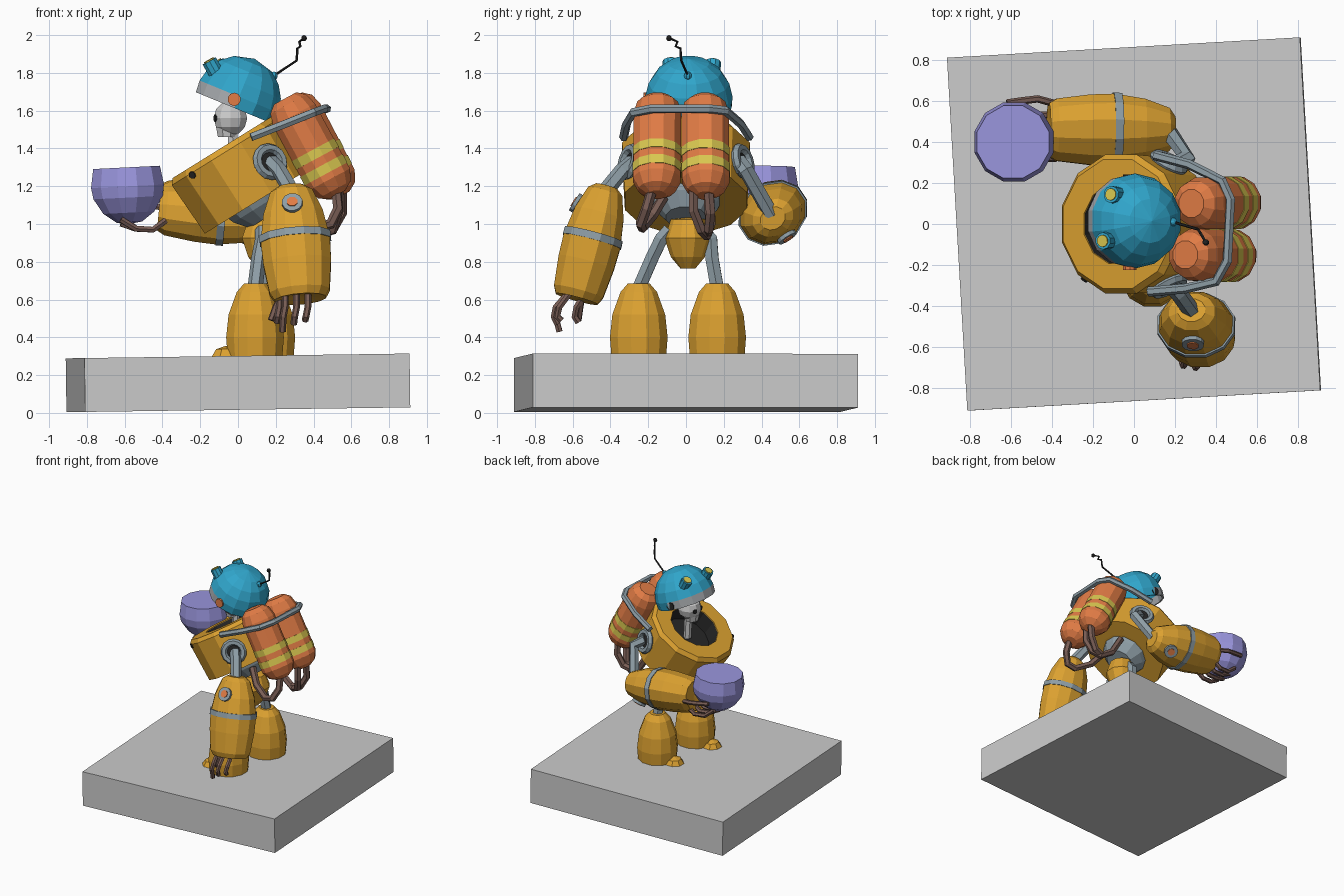
import bpy, bmesh, math
from mathutils import Vector as V, Matrix

if "Cube" in bpy.data.objects:
    bpy.data.objects.remove(bpy.data.objects["Cube"])

MATS = {}
COL = dict(orange=(.72, .36, .03), steel=(.27, .34, .38), red=(.75, .2, .06), yellow=(.7, .58, .08),
           blue=(.03, .38, .6), brown=(.19, .11, .09), purple=(.32, .3, .72), black=(.02, .02, .02),
           bone=(.72, .72, .72), rim=(.4, .42, .44))


def mat(c):
    if c not in MATS:
        MATS[c] = bpy.data.materials.new(c)
        MATS[c].diffuse_color = (*COL[c], 1)
    return MATS[c]


def link(name, me, c=None):
    o = bpy.data.objects.new(name, me)
    bpy.context.collection.objects.link(o)
    if c:
        me.materials.append(mat(c))
    return o


def frame(a, b, side=(0, 1, 0)):
    # matrix at a, local z towards b, local y close to side
    a = V(a)
    z = (V(b) - a).normalized()
    y = V(side)
    y = (y - z * y.dot(z)).normalized()
    x = y.cross(z)
    m = Matrix((x, y, z)).transposed().to_4x4()
    m.translation = a
    return m


def lathe(name, prof, M, c, n=12, sx=1, sy=1):
    # revolve (radius, height) points around local z
    bm = bmesh.new()
    rings = []
    for r, h in prof:
        if r == 0:
            rings.append([bm.verts.new((0, 0, h))] * n)
        else:
            rings.append([bm.verts.new((sx * r * math.cos((i + .5) * 2 * math.pi / n),
                                        sy * r * math.sin((i + .5) * 2 * math.pi / n), h)) for i in range(n)])
    for p, q in zip(rings, rings[1:]):
        for i in range(n):
            j = (i + 1) % n
            vs = list(dict.fromkeys((p[i], p[j], q[j], q[i])))
            if len(vs) > 2:
                bm.faces.new(vs)
    bmesh.ops.recalc_face_normals(bm, faces=bm.faces)
    me = bpy.data.meshes.new(name)
    bm.to_mesh(me)
    bm.free()
    o = link(name, me, c)
    o.matrix_world = M
    return o


def ball(name, p, r, c, n=10, sx=1, sy=1):
    prof = [(r * math.sin(math.pi * k / 6) if 0 < k < 6 else 0, -r * math.cos(math.pi * k / 6)) for k in range(7)]
    return lathe(name, prof, Matrix.Translation(p), c, n, sx, sy)


def disc(name, p, normal, r, h, c, n=12):
    side = (0, 0, 1) if abs(V(normal).normalized().z) < .8 else (0, 1, 0)
    return lathe(name, [(0, 0), (r, 0), (r, h), (0, h)], frame(p, V(p) + V(normal), side), c, n)


def ring(name, p, normal, R, r, c, n=14):
    prof = [(R + r * math.cos(t * math.pi / 3), r * math.sin(t * math.pi / 3)) for t in range(7)]
    return lathe(name, prof, frame(p, V(p) + V(normal), (0, 0, 1)), c, n)


def tube(name, pts, r, c):
    cu = bpy.data.curves.new(name, 'CURVE')
    cu.dimensions = '3D'
    cu.bevel_depth, cu.bevel_resolution, cu.use_fill_caps = r, 1, True
    s = cu.splines.new('POLY')
    s.points.add(len(pts) - 1)
    for q, p in zip(s.points, pts):
        q.co = (*p, 1)
    tmp = bpy.data.objects.new(name + "_path", cu)
    me = bpy.data.meshes.new_from_object(tmp)
    bpy.data.objects.remove(tmp)
    me.materials.clear()
    for p in me.polygons:
        p.use_smooth = False
    return link(name, me, c)


# plinth, slightly turned and tipped
bm = bmesh.new()
bmesh.ops.create_cube(bm, size=1, matrix=Matrix.Diagonal((1.724, 1.724, .285, 1)))
me = bpy.data.meshes.new("plinth")
bm.to_mesh(me)
bm.free()
link("plinth", me).matrix_world = (Matrix.Translation((0, 0, .159)) @ Matrix.Rotation(math.radians(-.8), 4, 'Y')
                                   @ Matrix.Rotation(math.radians(3.3), 4, 'Z'))

# barrel torso leaning forward, with dark cockpit
B = frame((.10, 0, 1.12), (-.08, 0, 1.41))
lathe("torso", [(0, .01), (.2, 0), (.335, 0), (.35, .31), (.325, .34), (.2, .34), (.19, .2), (0, .2)], B, 'orange')
lathe("cockpit_lining", [(.198, .335), (.185, .21), (0, .21)], B, 'black')
lathe("waist", [(0, .02), (.19, .02), (.17, -.03), (.11, -.1), (0, -.1)], B, 'steel')
for i, (x, z) in enumerate(((-.24, 1.26), (-.205, 1.28))):
    disc(f"torso_hole_{i}", (x, -.268, z), (-.5, -.8, -.3), .02, .008, 'black', 8)

# pelvis, thighs, boots
lathe("pelvis", [(0, .27), (.09, .26), (.125, .16), (.09, .06), (.04, 0), (0, 0)],
      Matrix.Translation((.14, .01, .765)), 'orange', 10)
for side, x, y, top in ((-1, .09, -.25, -.11), (1, .15, .165, .11)):
    tube("thigh", [(.13, top * .8, .97), (.13, top * 1.2, .92), ((x + .13) / 2, (y + top) / 2, .82), (x, y, .66)],
         .04, 'steel')
    lathe("boot", [(0, 0), (.15, 0), (.158, .1), (.145, .22), (.1, .34), (.06, .385), (0, .385)],
          Matrix.Translation((x, y, .3)), 'orange')
    lathe("toe_cap", [(0, 0), (.08, 0), (.055, .04), (0, .058)],
          Matrix.Translation((x - .155, y, .297)), 'orange', 8)

# arms: shoulder ring, upper tube, barrel forearm, band and dial
ARMS = ((-1, (.28, -.42, 1.2), (.33, -.58, .6), (0, -1, 0), [(.17, -.28, 1.33), (.22, -.34, 1.28), (.285, -.43, 1.17)]),
        (1, (.2, .46, 1.03), (-.42, .46, 1.09), (0, .55, -.83), [(.18, .28, 1.33), (.26, .32, 1.28), (.17, .45, 1.05)]))
for s, a, b, out, path in ARMS:
    nrm = (.43, s * .86, .26)
    ring("shoulder_ring", (.17, s * .30, 1.33), nrm, .075, .026, 'steel')
    disc("shoulder_socket", (.17, s * .295, 1.33), nrm, .07, .006, 'black')
    tube("upper_arm", path, .042, 'steel')
    M = frame(a, b, out)
    lathe("forearm", [(0, 0), (.07, 0), (.115, .03), (.163, .15), (.19, .3), (.186, .42), (.165, .58),
                      (.14, .62), (0, .6)], M, 'orange', sy=.84)
    lathe("forearm_band", [(.185, .265), (.194, .265), (.196, .305), (.185, .305)], M, 'steel', sy=.84)
    p = M @ V((0, .125, .13))
    nd = M.to_3x3() @ V((0, .95, -.3))
    disc("dial_plate", p, nd, .055, .02, 'steel')
    disc("dial_centre", p, nd, .03, .026, 'red', 8)

# fingers of the hanging hand
for x, y0, y1, z in ((.22, -.53, -.57, .48), (.25, -.62, -.67, .43), (.31, -.62, -.68, .47), (.37, -.61, -.66, .49)):
    tube("finger", [(x, y0, .64), (x, y1 - .01, .56), (x - .01, y1 - .02, .51), (x - .015, y1, z)], .018, 'brown')
tube("thumb", [(.23, -.55, .62), (.2, -.56, .56), (.175, -.57, .49)], .018, 'brown')

# bowl held by the other hand
lathe("bowl", [(0, .0), (.07, .01), (.14, .06), (.19, .14), (.2, .2), (.183, .3), (0, .3)],
      frame((-.575, .4, 1.0), (-.585, .4, 1.2)), 'purple', 12)
for y in (.32, .39, .46, .53):
    tube("finger", [(-.38, y, 1.02), (-.45, y, .97), (-.54, y - .01, .975), (-.62, y - .02, 1.0 + abs(y - .4) * .3)],
         .018, 'brown')
tube("thumb", [(-.36, .58, 1.08), (-.47, .61, 1.1), (-.55, .6, 1.11), (-.62, .59, 1.12)], .018, 'brown')

# pilot skull
ball("skull", (-.04, .01, 1.56), .093, 'bone', 10)
lathe("jaw", [(0, 0), (.05, 0), (.06, .05), (0, .05)], Matrix.Translation((-.06, .01, 1.46)), 'bone', 8)
tube("neck", [(-.02, .01, 1.3), (-.03, .01, 1.5)], .03, 'bone')
for y in (-.03, .05):
    disc("eye_socket", (-.118, y, 1.56), (-.9, (y - .01) * 8, 0), .02, .006, 'black', 6)

# helmet shell tipped back, with a grey lip along the front
H = frame((0, .015, 1.66), (.38, .015, 2.585))
R = .232
helm = lathe("helmet", [(math.sqrt(R * R - h * h), h) for h in (-.05, .015, .09, .155, .205)] + [(0, R)],
             H, 'blue', 14)
helm.data.materials.append(mat('rim'))
for p in helm.data.polygons:
    if p.center.z < .0 and p.center.x < .02:
        p.material_index = 1
sol = helm.modifiers.new("shell", 'SOLIDIFY')
sol.thickness = .015

# helmet lamps, ears, aerial
for p in ((-.085, .14, 1.81), (-.125, -.08, 1.815)):
    d = V((-.45, p[1] * .5, .8)).normalized()
    disc("lamp_housing", V(p) - d * .03, d, .042, .085, 'blue', 10)
    disc("lamp_lens", V(p) + d * .05, d, .03, .012, 'yellow', 10)
disc("ear_cap", (-.02, -.195, 1.66), (0, -1, 0), .035, .03, 'red', 10)
disc("ear_cap", (-.02, .22, 1.65), (0, 1, 0), .035, .022, 'black', 10)
ball("aerial_mount", (.19, .01, 1.785), .022, 'blue', 8)
tube("aerial", [(.19, .01, 1.785), (.31, -.025, 1.865), (.315, -.03, 1.93), (.33, -.055, 1.94), (.325, -.045, 1.965),
                (.35, -.09, 1.985)], .007, 'black')
ball("aerial_tip", (.35, -.09, 1.984), .016, 'black', 8)

# striped tanks on the back
for a, b in (((.25, -.15, 1.665), (.53, -.155, 1.146)), ((.28, .10, 1.665), (.55, .105, 1.146))):
    M = frame(a, b)
    lathe("tank", [(0, 0), (.07, 0), (.112, .035), (.13, .1), (.13, .49), (.1, .55), (.05, .58), (0, .58)], M, 'red')
    for h in (.31, .405):
        lathe("tank_stripe", [(.128, h), (.133, h), (.133, h + .05), (.128, h + .05)], M, 'yellow')

# harness strap and fuel hoses
tube("harness", [(.07, -.33, 1.46), (.25, -.315, 1.53), (.40, -.28, 1.59), (.455, -.18, 1.61), (.47, .12, 1.61),
                 (.43, .21, 1.6), (.27, .29, 1.53), (.1, .335, 1.46)], .024, 'steel')
tube("hose", [(.52, -.18, 1.18), (.53, -.21, 1.08), (.49, -.24, 1.0), (.42, -.23, .98), (.3, -.18, 1.04),
              (.22, -.12, 1.14)], .028, 'brown')
tube("hose", [(.53, .04, 1.18), (.53, .04, 1.07), (.5, .08, .97), (.44, .11, .94), (.34, .13, 1.0),
              (.24, .12, 1.16)], .028, 'brown')
tube("hose", [(.55, .12, 1.17), (.55, .13, 1.06), (.5, .12, .97), (.43, .11, .95)], .028, 'brown')

for m in bpy.data.materials:
    if m.users and not m.is_grease_pencil:
        m.use_nodes = True
        m.node_tree.nodes["Principled BSDF"].inputs["Base Color"].default_value = m.diffuse_color
